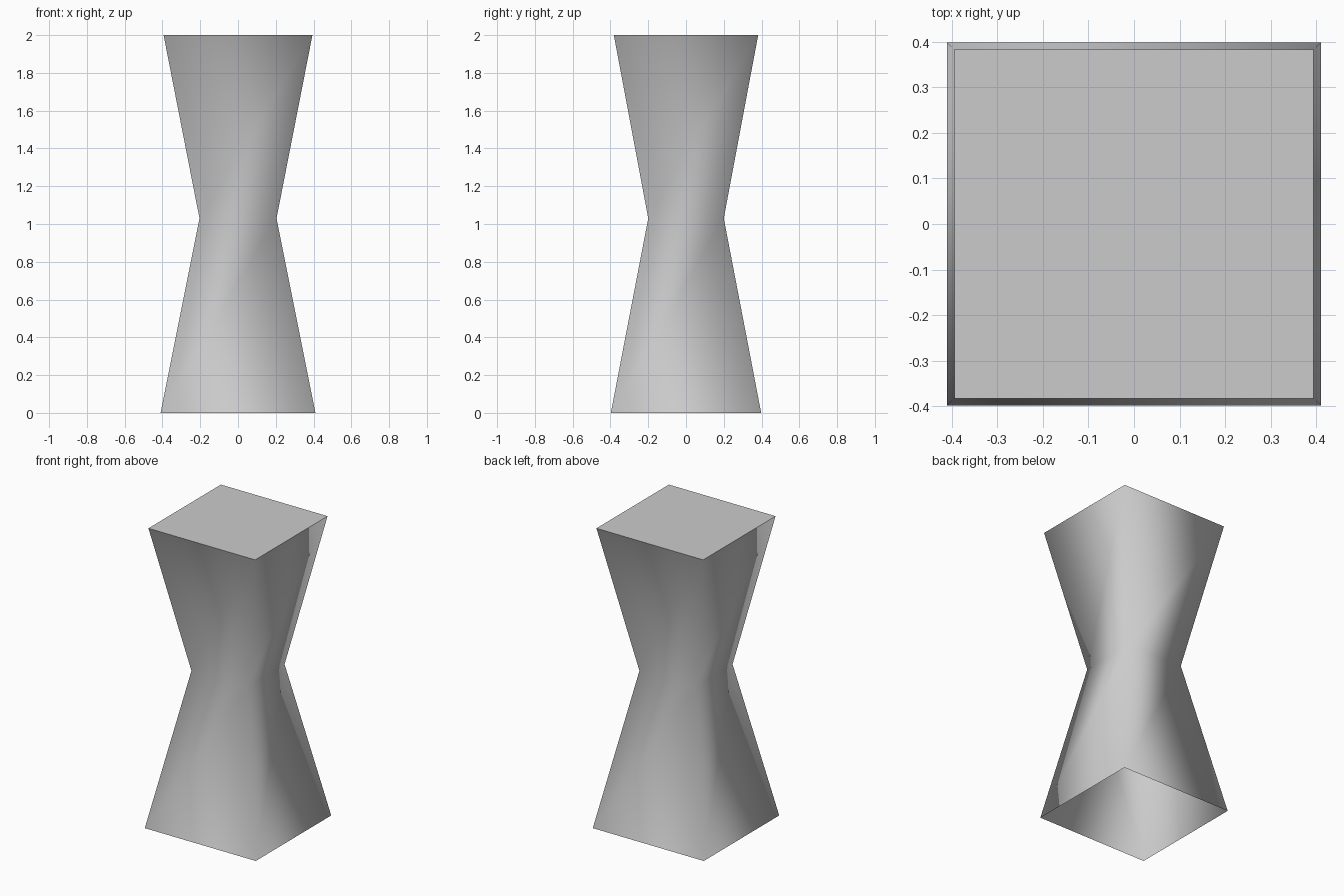
import bpy
import bmesh

# Remove the default cube
cube = bpy.data.objects.get("Cube")
if cube:
    bpy.data.objects.remove(cube, do_unlink=True)

# Plain grey material
grey = bpy.data.materials.new("plain_grey")
grey.use_nodes = True
colour = (0.6, 0.6, 0.6, 1)
grey.diffuse_color = colour
grey.node_tree.nodes["Principled BSDF"].inputs["Base Color"].default_value = colour

# Square rings of the waisted column: half width, half depth, height
rings = [(0.41, 0.398, 0), (0.204, 0.2, 1.03), (0.394, 0.382, 2)]
corners = [(-1, -1), (1, -1), (1, 1), (-1, 1)]

bm = bmesh.new()
loops = [[bm.verts.new((sx * w, sy * d, z)) for sx, sy in corners]
         for w, d, z in rings]

# Smooth side walls, open at the bottom
for low, high in zip(loops, loops[1:]):
    for i in range(4):
        j = (i + 1) % 4
        wall = bm.faces.new((low[i], low[j], high[j], high[i]))
        wall.smooth = True

# Flat top with a crisp rim
top = bm.faces.new(loops[-1])
top.smooth = False
for edge in top.edges:
    edge.smooth = False

mesh = bpy.data.meshes.new("waisted_column")
bm.to_mesh(mesh)
bm.free()
mesh.materials.append(grey)
column = bpy.data.objects.new("waisted_column", mesh)
bpy.context.collection.objects.link(column)
